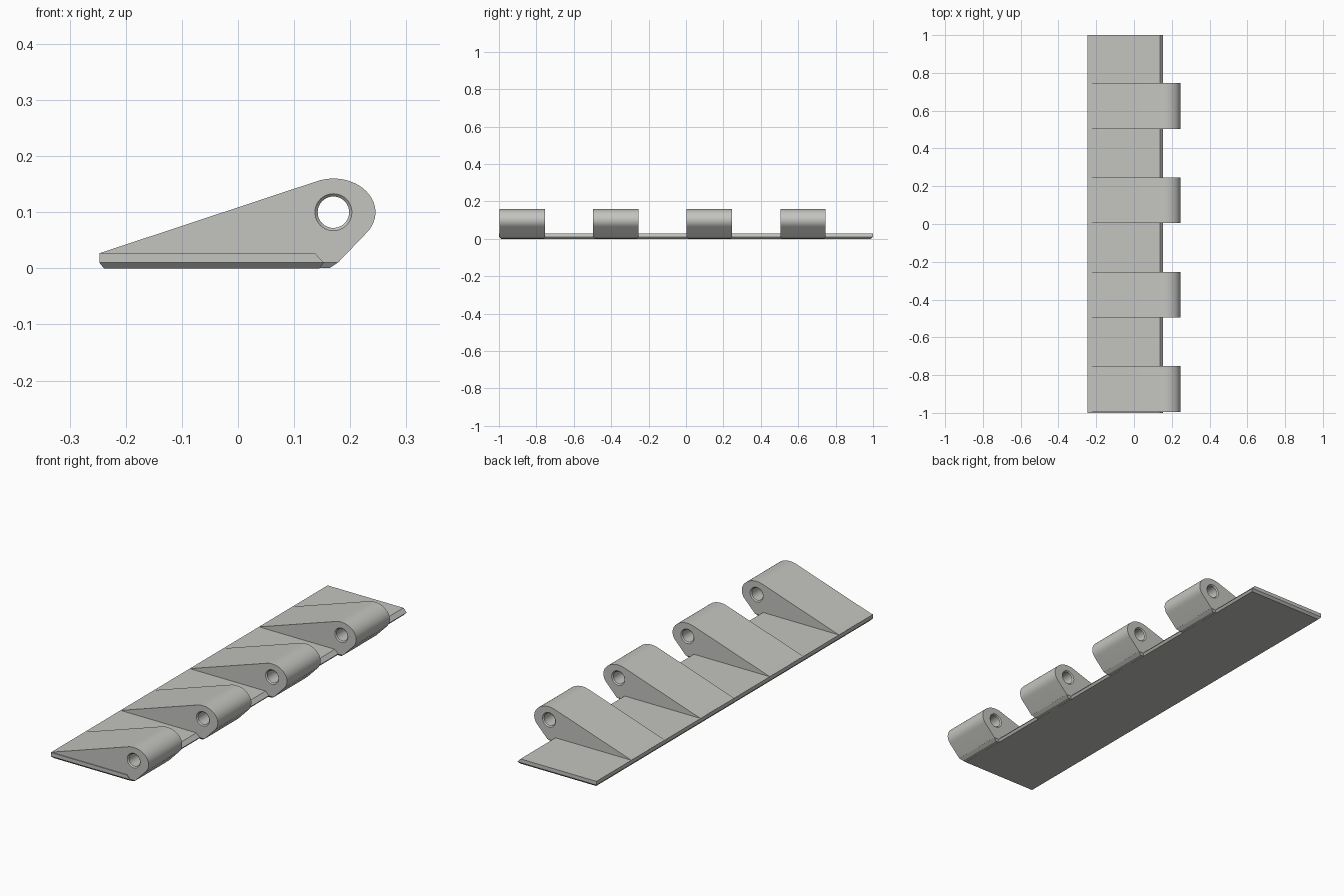
import bpy, bmesh, math
from mathutils import Vector

if "Cube" in bpy.data.objects:
    bpy.data.objects.remove(bpy.data.objects["Cube"])

steel = bpy.data.materials.new("light_grey_steel")
steel.diffuse_color = (0.55, 0.55, 0.525, 1)
steel.use_nodes = True
steel.node_tree.nodes["Principled BSDF"].inputs["Base Color"].default_value = steel.diffuse_color


def finish(bm, name):
    bmesh.ops.recalc_face_normals(bm, faces=bm.faces[:])
    mesh = bpy.data.meshes.new(name)
    bm.to_mesh(mesh)
    bm.free()
    mesh.materials.append(steel)
    ob = bpy.data.objects.new(name, mesh)
    bpy.context.collection.objects.link(ob)
    bpy.ops.object.select_all(action='DESELECT')
    ob.select_set(True)
    bpy.context.view_layer.objects.active = ob
    bpy.ops.object.shade_smooth_by_angle(angle=math.radians(25))
    return ob


def bridge(bm, a, b):
    for i in range(len(a)):
        j = (i + 1) % len(a)
        bm.faces.new((a[i], a[j], b[j], b[i]))


def stacked(name, layers):
    """Solid through stacked rectangles (x0, x1, y0, y1, z)."""
    bm = bmesh.new()
    rings = [[bm.verts.new(p) for p in ((x0, y0, z), (x1, y0, z), (x1, y1, z), (x0, y1, z))]
             for x0, x1, y0, y1, z in layers]
    for a, b in zip(rings, rings[1:]):
        bridge(bm, a, b)
    bm.faces.new(rings[0])
    bm.faces.new(rings[-1])
    return finish(bm, name)


# Knuckle outline: long ramp, oval nose, undercut to the foot
CX, CZ = 0.17, 0.10
outline = [(-0.246, 0.012), (0.178, 0.01)]
for i in range(33):
    t = math.radians(-35 + (112 + 35) * i / 32)
    outline.append((CX + 0.075 * math.cos(t), CZ + 0.06 * math.sin(t)))
outline.append((-0.246, 0.0272))


def circle(r, n=40):
    return [(CX + r * math.cos(2 * math.pi * i / n), CZ + r * math.sin(2 * math.pi * i / n))
            for i in range(n)]


def knuckle(name, y0, y1):
    bm = bmesh.new()

    def ring(pts, y):
        return [bm.verts.new((x, y, z)) for x, z in pts]

    outer = [ring(outline, y) for y in (y0, y1)]
    bridge(bm, *outer)
    # pin hole with chamfered mouths
    bore = [ring(circle(r), y) for r, y in
            ((0.033, y0), (0.028, y0 + 0.005), (0.028, y1 - 0.005), (0.033, y1))]
    for a, b in zip(bore, bore[1:]):
        bridge(bm, a, b)
    # flat side cheeks around the hole
    for o, h, n in ((outer[0], bore[0], -1), (outer[1], bore[-1], 1)):
        edges = [bm.edges.get((r[i], r[i - 1])) for r in (o, h) for i in range(len(r))]
        bmesh.ops.triangle_fill(bm, use_beauty=True, edges=edges, normal=Vector((0, n, 0)))
    return finish(bm, name)


# Leaf plate with bevelled underside and sloped pin-side edge
stacked("leaf_plate", [(-0.239, 0.145, -0.99, 0.99, 0.0),
                       (-0.247, 0.153, -1.0, 1.0, 0.01),
                       (-0.247, 0.137, -1.0, 1.0, 0.027)])

# Four knuckles, each with a small bevelled foot
for k in range(4):
    y0 = -0.996 + 0.5 * k
    y1 = y0 + 0.243
    knuckle(f"knuckle_{k + 1}", y0, y1)
    stacked(f"knuckle_foot_{k + 1}", [(0.10, 0.163, y0 + 0.008, y1 - 0.008, 0.0002),
                                      (0.10, 0.178, y0 + 0.0005, y1 - 0.0005, 0.0102)])
